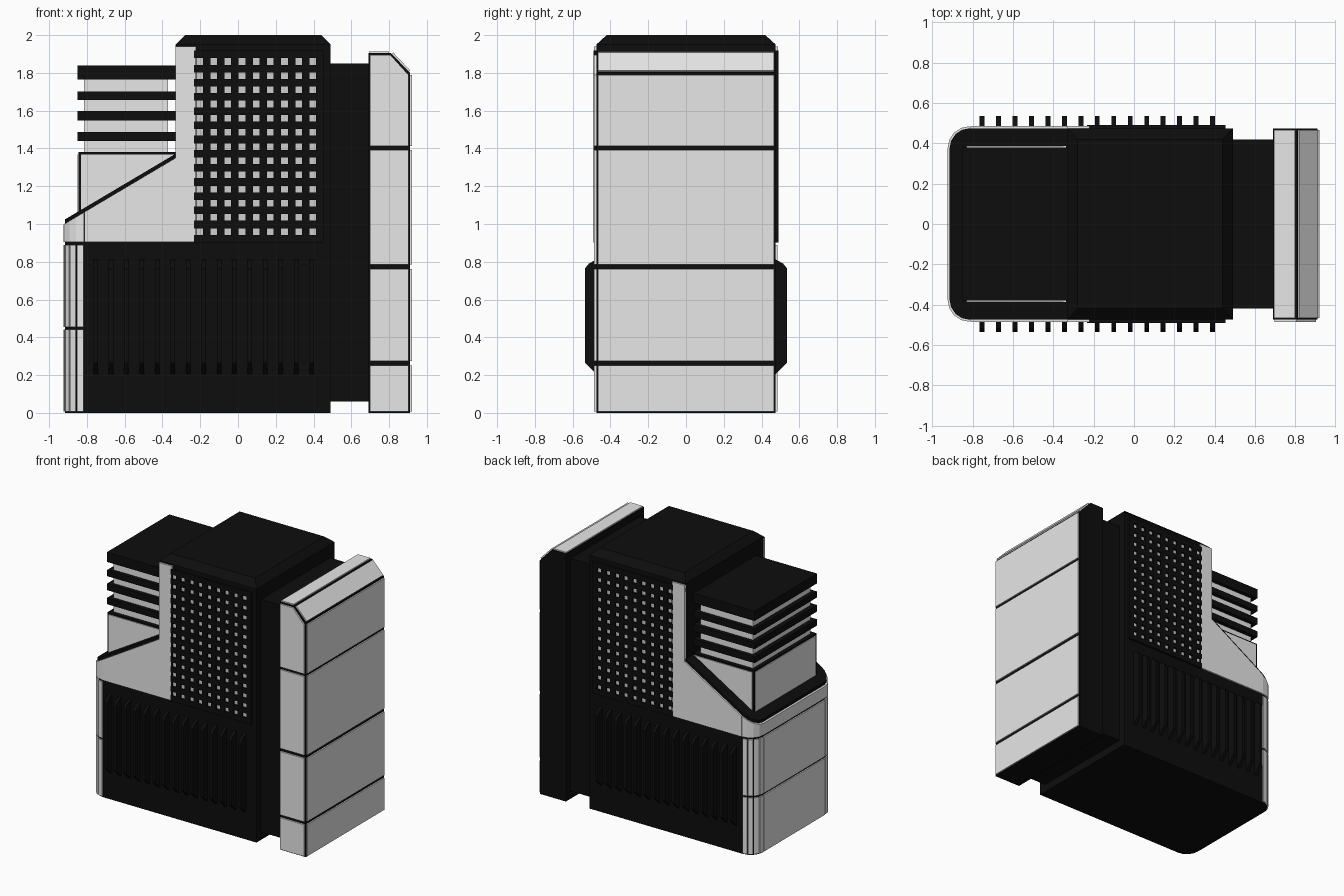
import bpy, bmesh, math
from mathutils import Vector

if "Cube" in bpy.data.objects:
    bpy.data.objects.remove(bpy.data.objects["Cube"])


def material(name, c):
    m = bpy.data.materials.new(name)
    m.diffuse_color = (c[0], c[1], c[2], 1)
    m.use_nodes = True
    m.node_tree.nodes["Principled BSDF"].inputs["Base Color"].default_value = m.diffuse_color
    return m


BLACK = material("black", (0.004, 0.004, 0.004))
WHITE = material("off_white", (0.8, 0.8, 0.8))
GREY = material("light_grey", (0.62, 0.62, 0.62))


def loft(bm, low, high):
    """Closed solid between two matching outlines."""
    a = [bm.verts.new(p) for p in low]
    b = [bm.verts.new(p) for p in high]
    n = len(a)
    bm.faces.new(a[::-1])
    bm.faces.new(b)
    for i in range(n):
        j = (i + 1) % n
        bm.faces.new((a[i], a[j], b[j], b[i]))


def box(bm, x0, x1, y0, y1, z0, z1):
    low = [(x0, y0, z0), (x1, y0, z0), (x1, y1, z0), (x0, y1, z0)]
    loft(bm, low, [(x, y, z1) for x, y, _ in low])


def prism_y(bm, pts, y0, y1):
    loft(bm, [(x, y0, z) for x, z in pts], [(x, y1, z) for x, z in pts])


def finish(name, bm, mat):
    bmesh.ops.recalc_face_normals(bm, faces=bm.faces)
    me = bpy.data.meshes.new(name)
    bm.to_mesh(me)
    bm.free()
    me.materials.append(mat)
    ob = bpy.data.objects.new(name, me)
    bpy.context.collection.objects.link(ob)
    return ob


def slope(x):
    return 1.0 + (x + 0.92) * 0.593


def end_path(r, n=4):
    """Left end outline with two rounded corners, front to back."""
    pts = []
    for i in range(n + 1):
        t = math.pi / 2 * i / n
        pts.append(Vector((-0.815 - r * math.sin(t), -0.375 - r * math.cos(t))))
    return pts + [Vector((p.x, -p.y)) for p in reversed(pts)]


# Black lower body with sloped left shoulder
bm = bmesh.new()
foot = [(-0.33, -0.475)] + [tuple(p) for p in end_path(0.1)] + [(-0.33, 0.475)]
loft(bm, [(x, y, 0) for x, y in foot], [(x, y, slope(x) + 0.022) for x, y in foot])
finish("lower_body", bm, BLACK)

# Tower with chamfered top
bm = bmesh.new()
box(bm, -0.33, 0.49, -0.475, 0.475, 0, 1.95)
low = [(-0.33, -0.475), (0.49, -0.475), (0.49, 0.475), (-0.33, 0.475)]
top = [(-0.28, -0.42), (0.44, -0.42), (0.44, 0.42), (-0.28, 0.42)]
loft(bm, [(x, y, 1.95) for x, y in low], [(x, y, 2.0) for x, y in top])
finish("tower", bm, BLACK)

# Connecting block between tower and right panel
bm = bmesh.new()
box(bm, 0.48, 0.70, -0.42, 0.42, 0.06, 1.85)
finish("connector", bm, BLACK)

# White plates wrapped around the rounded left end
bm = bmesh.new()
inner, outer = end_path(0.095), end_path(0.11)
for z0, z1 in ((0.008, 0.442), (0.456, 0.89), (0.905, None)):
    for i in range(len(inner) - 1):
        flat = i == len(inner) // 2 - 1
        s = 0.0 if z1 is None else (0.004 if flat else 0.1)
        a, b = inner[i].lerp(inner[i + 1], s), inner[i + 1].lerp(inner[i], s)
        c, d = outer[i + 1].lerp(outer[i], s), outer[i].lerp(outer[i + 1], s)
        q = [a, b, c, d]
        loft(bm, [(p.x, p.y, z0) for p in q],
             [(p.x, p.y, slope(p.x) if z1 is None else z1) for p in q])
finish("end_plates", bm, WHITE)

# White side covers, front and back
bm = bmesh.new()
cover = [(-0.812, 0.905), (-0.222, 0.905), (-0.222, 1.94),
         (-0.33, 1.94), (-0.33, 1.35), (-0.812, slope(-0.812))]
for s in (-1, 1):
    prism_y(bm, cover, s * 0.47, s * 0.487)
finish("side_covers", bm, WHITE)

# Grille: light backing with a raised black lattice
back, bars = bmesh.new(), bmesh.new()
P, X0, Z0, W = 0.075, -0.204, 0.96, 0.02
for s in (-1, 1):
    y0, y1 = sorted((s * 0.47, s * 0.477))
    box(back, -0.222, 0.414, y0, y1, 0.943, 1.878)
    y0, y1 = sorted((s * 0.472, s * 0.49))
    for i in range(14):
        z = Z0 + (i - 0.5) * P
        box(bars, -0.232, 0.434, y0, y1, z - W, z + W)
    for i in range(1, 10):
        x = X0 + (i - 0.5) * P
        box(bars, x - W, x + W, y0, y1, Z0 - P / 2 - W, Z0 + 12.5 * P + W)
    box(bars, -0.226, -0.220, y0, y1 - 0.001, Z0 - P / 2, Z0 + 12.5 * P)
finish("grille_backing", back, GREY)
finish("grille_lattice", bars, BLACK)

# Vertical cooling ribs with bevelled ends
bm = bmesh.new()
for s in (-1, 1):
    for i in range(15):
        x = -0.754 + i * 0.0817
        prof = [(0.47, 0.20), (0.535, 0.265), (0.535, 0.765), (0.515, 0.79), (0.47, 0.815)]
        loft(bm, [(x - 0.012, s * y, z) for y, z in prof],
             [(x + 0.012, s * y, z) for y, z in prof])
finish("cooling_ribs", bm, BLACK)

# Stack base: black core with white plates
bm = bmesh.new()
box(bm, -0.845, -0.32, -0.38, 0.38, 0.98, 1.38)
finish("stack_base", bm, BLACK)
bm = bmesh.new()
for s in (-1, 1):
    y0, y1 = sorted((s * 0.375, s * 0.386))
    box(bm, -0.832, -0.331, y0, y1, 1.0, 1.367)
box(bm, -0.851, -0.84, -0.368, 0.368, 1.0, 1.367)
finish("stack_base_plates", bm, WHITE)

# Stack core and black slabs
bm = bmesh.new()
box(bm, -0.815, -0.37, -0.35, 0.35, 1.37, 1.80)
finish("stack_core", bm, WHITE)
bm = bmesh.new()
for z0, z1 in ((1.44, 1.488), (1.548, 1.598), (1.656, 1.702), (1.765, 1.84)):
    box(bm, -0.85, -0.325, -0.38, 0.38, z0, z1)
finish("stack_slabs", bm, BLACK)

# Right panel: black core
bm = bmesh.new()
prism_y(bm, [(0.69, 0), (0.91, 0), (0.91, 1.80), (0.81, 1.905), (0.69, 1.905)],
        -0.475, 0.475)
finish("right_panel_core", bm, BLACK)

# Right panel: white plates on front, right, slope and top
bm = bmesh.new()
bands = ((0.008, 0.252), (0.274, 0.762), (0.786, 1.392), (1.412, 1.79))
for z0, z1 in bands:
    box(bm, 0.905, 0.92, -0.466, 0.466, z0, z1)
    pts = [(0.698, z0), (0.902, z0), (0.902, z1)]
    pts += [(0.806, 1.896), (0.698, 1.896)] if z1 > 1.5 else [(0.698, z1)]
    prism_y(bm, pts, -0.487, -0.47)
prism_y(bm, [(0.90, 1.802), (0.912, 1.812), (0.822, 1.907), (0.81, 1.897)], -0.466, 0.466)
box(bm, 0.694, 0.80, -0.466, 0.466, 1.90, 1.914)
finish("right_panel_plates", bm, WHITE)
